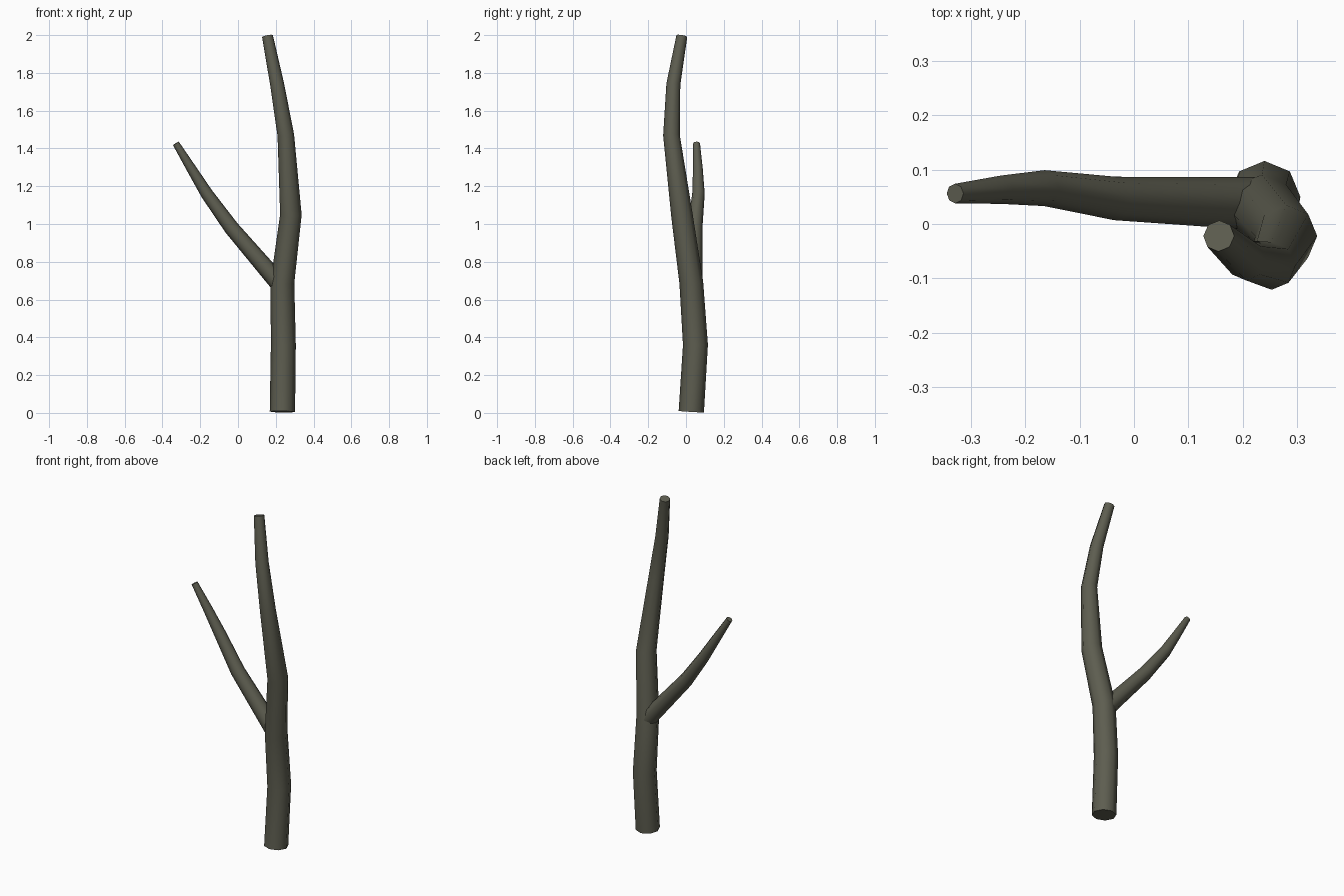
import bpy, bmesh, math
from mathutils import Vector

cube = bpy.data.objects.get("Cube")
if cube:
    bpy.data.objects.remove(cube, do_unlink=True)

SIDES = 8

# Single bark colour
bark = bpy.data.materials.new("grey_brown_bark")
bark.use_nodes = True
colour = (0.11, 0.11, 0.08, 1)
bark.diffuse_color = colour
shader = next(n for n in bark.node_tree.nodes if n.type == 'BSDF_PRINCIPLED')
shader.inputs["Base Color"].default_value = colour
shader.inputs["Roughness"].default_value = 0.9


def limb(name, path):
    """Tapered, capped tube through (x, y, z, radius) points."""
    pts = [Vector(p[:3]) for p in path]
    bm = bmesh.new()
    rings = []
    for i, p in enumerate(pts):
        before = (p - pts[i - 1]).normalized() if i else Vector()
        after = (pts[i + 1] - p).normalized() if i + 1 < len(pts) else Vector()
        axis = (before + after).normalized()
        side = Vector((0, 1, 0)).cross(axis).normalized()
        up = axis.cross(side)
        ring = []
        for k in range(SIDES):
            a = math.tau * k / SIDES
            ring.append(bm.verts.new(p + path[i][3] * (side * math.cos(a) + up * math.sin(a))))
        rings.append(ring)
    for low, high in zip(rings, rings[1:]):
        for k in range(SIDES):
            n = (k + 1) % SIDES
            bm.faces.new((low[k], low[n], high[n], high[k]))
    bm.faces.new(rings[0][::-1])
    bm.faces.new(rings[-1])
    bmesh.ops.recalc_face_normals(bm, faces=bm.faces[:])
    mesh = bpy.data.meshes.new(name)
    bm.to_mesh(mesh)
    bm.free()
    mesh.materials.append(bark)
    obj = bpy.data.objects.new(name, mesh)
    bpy.context.collection.objects.link(obj)
    bpy.ops.object.select_all(action='DESELECT')
    obj.select_set(True)
    bpy.context.view_layer.objects.active = obj
    bpy.ops.object.shade_smooth_by_angle(angle=math.radians(55))
    return obj


# Main stem
limb("trunk", [
    (0.235, 0.028, 0.006, 0.067),
    (0.240, 0.050, 0.36, 0.066),
    (0.235, 0.028, 0.69, 0.063),
    (0.280, -0.022, 1.05, 0.057),
    (0.253, -0.077, 1.47, 0.044),
    (0.207, -0.067, 1.74, 0.037),
    (0.156, -0.022, 1.995, 0.029),
])

# Side shoot, rooted inside the trunk
limb("side_branch", [
    (0.235, 0.037, 0.665, 0.049),
    (-0.035, 0.047, 0.98, 0.040),
    (-0.165, 0.066, 1.16, 0.033),
    (-0.245, 0.063, 1.29, 0.026),
    (-0.329, 0.056, 1.427, 0.018),
])
